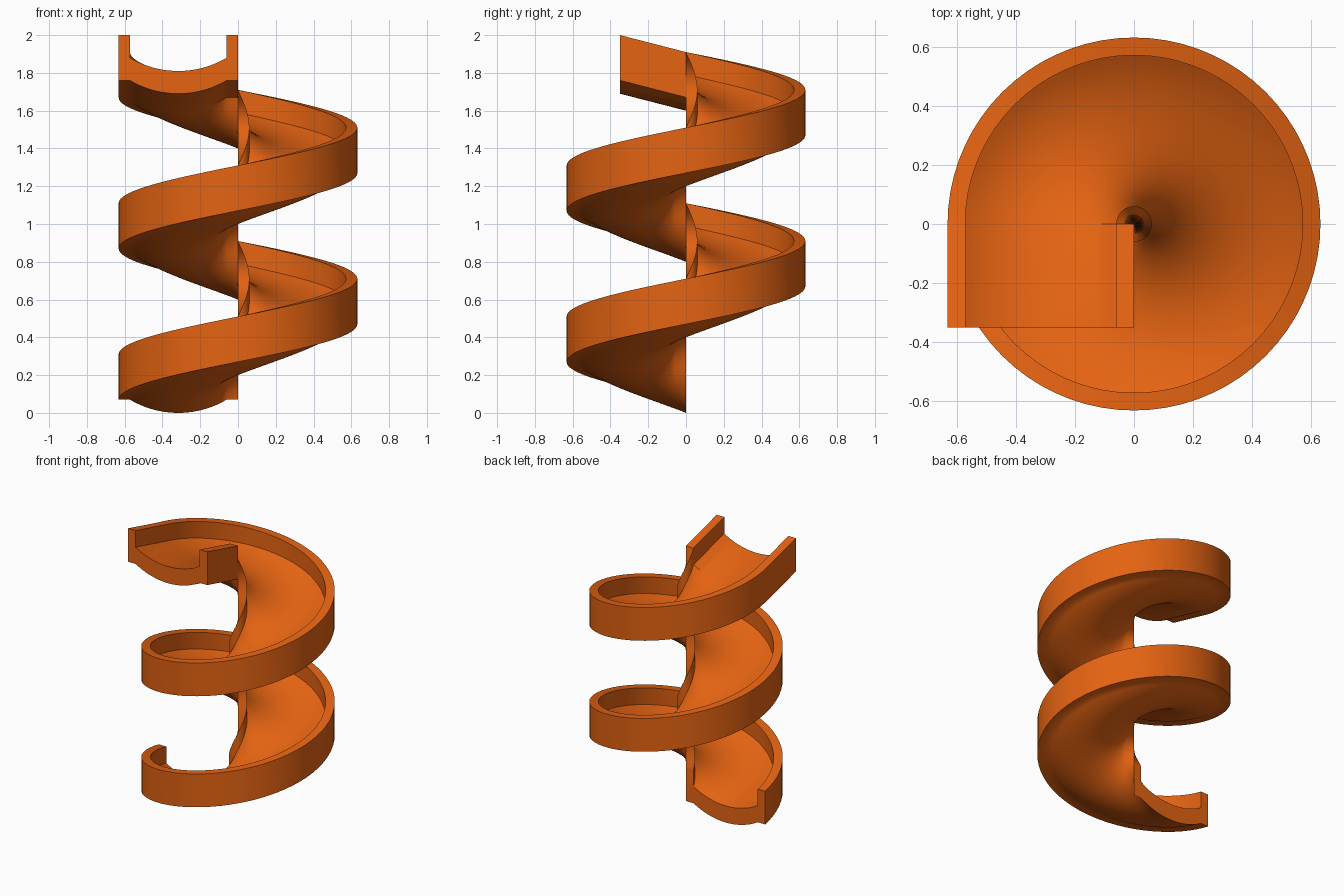
import bpy, bmesh, math

if "Cube" in bpy.data.objects:
    bpy.data.objects.remove(bpy.data.objects["Cube"], do_unlink=True)

OUTER, WALL = 0.632, 0.06       # outer radius, wall thickness
TOP, RIM = 0.31, 0.07           # wall top and wall underside above the trough bottom
FLOOR = 0.12                    # floor thickness
PITCH, TURNS, STEPS = 0.8, 2, 72
RUN, RISE = 0.35, 0.09          # straight run at the top
ARC = 20

orange = bpy.data.materials.new("orange")
orange.use_nodes = True
colour = (0.78, 0.125, 0.006, 1)
orange.diffuse_color = colour
orange.node_tree.nodes["Principled BSDF"].inputs["Base Color"].default_value = colour


def trough_arc(base):
    """Sagging circular arc between the two walls."""
    half = (OUTER - 2 * WALL) / 2
    radius = (half ** 2 + RIM ** 2) / (2 * RIM)
    pts = []
    for i in range(ARC + 1):
        x = -half + 2 * half * i / ARC
        pts.append((OUTER / 2 + x, base + radius - math.sqrt(radius ** 2 - x * x)))
    return pts


# Closed cross-section as (radius, height)
profile = [(0, TOP), (0, RIM)] + trough_arc(0) + [(OUTER, RIM), (OUTER, TOP)]
profile += [(OUTER - WALL, TOP)] + trough_arc(FLOOR)[::-1] + [(WALL, TOP)]
count = len(profile)

bm = bmesh.new()
rings = []

# Helical sections, climbing counter-clockwise from the left edge
turn_steps = TURNS * STEPS
for i in range(turn_steps + 1):
    a = math.pi + math.tau * i / STEPS
    lift = PITCH * i / STEPS
    rings.append([bm.verts.new((r * math.cos(a), r * math.sin(a), z + lift)) for r, z in profile])

# Straight entry run at the top
rings.append([bm.verts.new((-r, -RUN, z + PITCH * TURNS + RISE)) for r, z in profile])

# Skin the sections; the inner wall collapses to the axis along the helix
for i, (a, b) in enumerate(zip(rings, rings[1:])):
    for j in range(count):
        if j == 0 and i < turn_steps:
            continue
        k = (j + 1) % count
        bm.faces.new((a[j], a[k], b[k], b[j]))
bm.faces.new(rings[0])
bm.faces.new(rings[-1][::-1])
bmesh.ops.recalc_face_normals(bm, faces=bm.faces)

mesh = bpy.data.meshes.new("spiral_chute")
bm.to_mesh(mesh)
bm.free()
mesh.materials.append(orange)
chute = bpy.data.objects.new("spiral_chute", mesh)
bpy.context.collection.objects.link(chute)

# Smooth the curved faces, keep the wall edges crisp
bpy.ops.object.select_all(action='DESELECT')
chute.select_set(True)
bpy.context.view_layer.objects.active = chute
bpy.ops.object.shade_smooth_by_angle(angle=math.radians(30))
